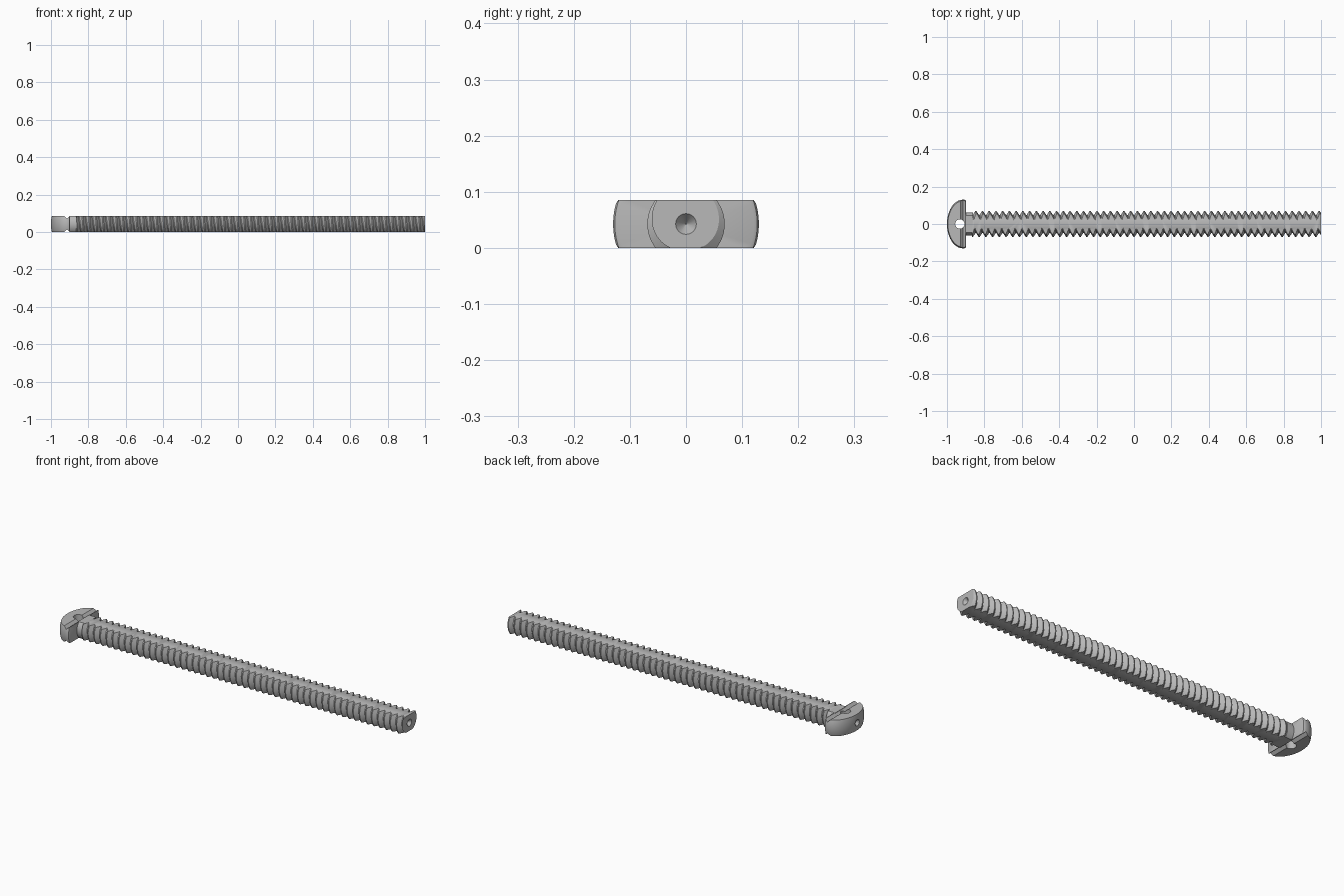
import bpy, bmesh, math
from mathutils import Vector, Matrix

if "Cube" in bpy.data.objects:
    bpy.data.objects.remove(bpy.data.objects["Cube"], do_unlink=True)

HEIGHT = 0.085
MID = HEIGHT / 2
SEGMENTS = 64

steel = bpy.data.materials.new("plain grey")
steel.use_nodes = True
grey = (0.48, 0.48, 0.48, 1)
steel.diffuse_color = grey
steel.node_tree.nodes["Principled BSDF"].inputs["Base Color"].default_value = grey


def make_object(name, bm):
    bmesh.ops.recalc_face_normals(bm, faces=bm.faces[:])
    mesh = bpy.data.meshes.new(name)
    bm.to_mesh(mesh)
    bm.free()
    mesh.materials.append(steel)
    obj = bpy.data.objects.new(name, mesh)
    bpy.context.collection.objects.link(obj)
    return obj


def slice_off(bm, point, normal):
    """Remove everything beyond a plane and close the cut."""
    geom = bm.verts[:] + bm.edges[:] + bm.faces[:]
    cut = bmesh.ops.bisect_plane(bm, geom=geom, dist=1e-6, plane_co=Vector(point),
                                 plane_no=Vector(normal), clear_outer=True)
    edges = [e for e in cut["geom_cut"] if isinstance(e, bmesh.types.BMEdge)]
    bmesh.ops.contextual_create(bm, geom=edges)


def flatten_sides(bm):
    slice_off(bm, (0, 0, HEIGHT), (0, 0, 1))
    slice_off(bm, (0, 0, 0), (0, 0, -1))


def revolve(profile):
    """Turn (x, radius) points about the long axis."""
    bm = bmesh.new()
    verts = [bm.verts.new((x, 0, MID + r)) for x, r in profile]
    edges = [bm.edges.new(pair) for pair in zip(verts, verts[1:])]
    bmesh.ops.spin(bm, geom=verts + edges, cent=(0, 0, MID), axis=(1, 0, 0),
                   angle=math.tau, steps=SEGMENTS, use_merge=True)
    bmesh.ops.remove_doubles(bm, verts=bm.verts[:], dist=1e-5)
    return bm


def prism(name, centre, axis, length, radius1, radius2, sides):
    """Cutter: cylinder or cone along a chosen axis."""
    bm = bmesh.new()
    turn = Vector((0, 0, 1)).rotation_difference(Vector(axis)).to_matrix().to_4x4()
    bmesh.ops.create_cone(bm, cap_ends=True, segments=sides, radius1=radius1,
                          radius2=radius2, depth=length,
                          matrix=Matrix.Translation(centre) @ turn)
    cutter = make_object(name, bm)
    cutter.hide_render = True
    return cutter


def carve(obj, cutters):
    bpy.context.view_layer.objects.active = obj
    for cutter in cutters:
        mod = obj.modifiers.new("carve", "BOOLEAN")
        mod.operation = "DIFFERENCE"
        mod.solver = "EXACT"
        mod.object = cutter
        bpy.ops.object.modifier_apply(modifier=mod.name)
        bpy.data.objects.remove(cutter, do_unlink=True)


# Threaded shaft: a helical grid whose rows shift by one pitch per turn
START, END, PITCH = -0.865, 1.0, 0.036
ROOT, CREST = 0.048, 0.069
tooth = [(0.0, ROOT), (0.1, ROOT), (0.45, CREST), (0.6, CREST)]
turns = int((END - START) / PITCH) + 5
bm = bmesh.new()
columns = []
for j in range(SEGMENTS):
    turn = j / SEGMENTS
    a = turn * math.tau
    columns.append([bm.verts.new((START + PITCH * (k - 2 + f + turn),
                                  r * math.cos(a), MID + r * math.sin(a)))
                    for k in range(turns) for f, r in tooth])
rows = turns * len(tooth)
for j in range(SEGMENTS):
    here, there = columns[j], columns[(j + 1) % SEGMENTS]
    shift = len(tooth) if j == SEGMENTS - 1 else 0
    for i in range(rows - 1 - shift):
        bm.faces.new((here[i], here[i + 1], there[i + 1 + shift], there[i + shift]))
slice_off(bm, (END, 0, 0), (1, 0, 0))
slice_off(bm, (START, 0, 0), (-1, 0, 0))
flatten_sides(bm)
shaft = make_object("threaded_shaft", bm)
carve(shaft, [prism("tip_dimple_cutter", (END - 0.01, 0, MID), (1, 0, 0),
                    0.024, 0.001, 0.02, 32)])

# Smooth collar between head and thread
bm = revolve([(-0.902, 0), (-0.902, 0.062), (-0.86, 0.062), (-0.86, 0)])
flatten_sides(bm)
collar = make_object("collar", bm)

# Domed head with rounded rim
dome = [(-0.915 - 0.085 * math.cos(t), 0.13 * math.sin(t))
        for t in (math.pi / 2 * i / 16 for i in range(17))]
bm = revolve(dome + [(-0.906, 0.13), (-0.9, 0.127), (-0.897, 0.121), (-0.897, 0)])
flatten_sides(bm)
head = make_object("domed_head", bm)

# Cross hole, end dimple and a V groove on each flat side
cutters = [prism("cross_hole_cutter", (-0.931, 0, MID), (0, 0, 1), 0.2, 0.025, 0.025, 32),
           prism("head_dimple_cutter", (-0.991, 0, MID), (1, 0, 0), 0.024, 0.02, 0.001, 32)]
for z in (0, HEIGHT):
    cutters.append(prism("groove_cutter", (-0.914, 0, z), (0, 1, 0), 0.4, 0.014, 0.014, 4))
carve(head, cutters)

# Smooth curved faces, keep machined edges sharp
bpy.ops.object.select_all(action="DESELECT")
for obj in (shaft, collar, head):
    obj.select_set(True)
bpy.context.view_layer.objects.active = head
bpy.ops.object.shade_smooth_by_angle(angle=math.radians(30))
